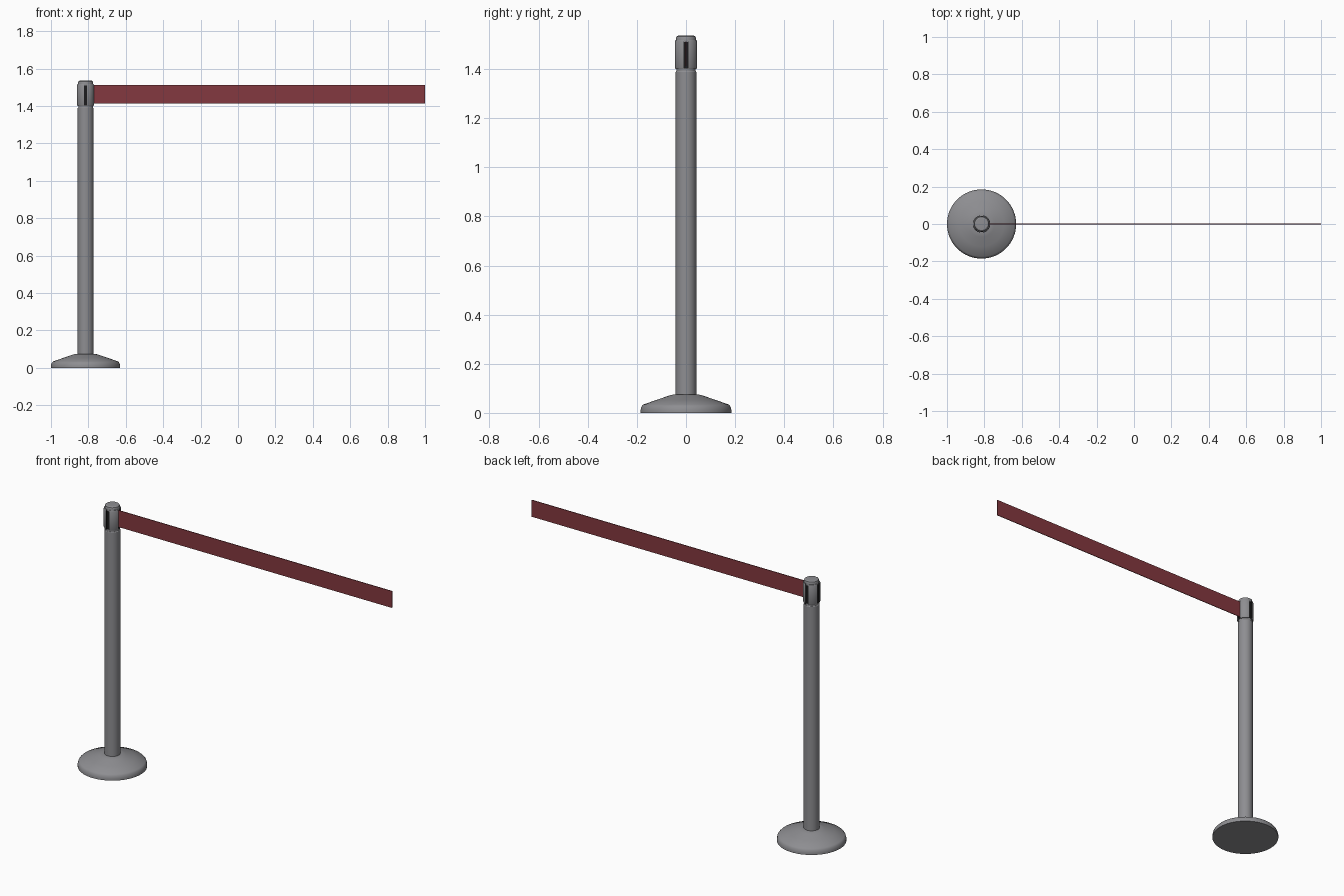
import bpy, bmesh, math

if "Cube" in bpy.data.objects:
    bpy.data.objects.remove(bpy.data.objects["Cube"])

CX = -0.815  # post axis


def material(name, col):
    m = bpy.data.materials.new(name)
    m.diffuse_color = (*col, 1)
    m.use_nodes = True
    m.node_tree.nodes["Principled BSDF"].inputs["Base Color"].default_value = m.diffuse_color
    return m


grey = material("grey metal", (0.27, 0.27, 0.285))
red = material("dark red belt", (0.23, 0.04, 0.05))
black = material("black slot", (0.012, 0.012, 0.013))


def finish(bm, name, mats, smooth=True):
    bmesh.ops.recalc_face_normals(bm, faces=bm.faces)
    me = bpy.data.meshes.new(name)
    bm.to_mesh(me)
    bm.free()
    ob = bpy.data.objects.new(name, me)
    bpy.context.collection.objects.link(ob)
    for m in mats:
        me.materials.append(m)
    if smooth:
        bpy.ops.object.select_all(action='DESELECT')
        ob.select_set(True)
        bpy.context.view_layer.objects.active = ob
        bpy.ops.object.shade_smooth_by_angle(angle=math.radians(30))
    return ob


def loft(rings, name, mats, rule=None):
    """Skin closed rings of points and cap both ends; rule(i) gives the side material."""
    bm = bmesh.new()
    loops = [[bm.verts.new(p) for p in r] for r in rings]
    n = len(loops[0])
    for a, b in zip(loops, loops[1:]):
        for i in range(n):
            j = (i + 1) % n
            f = bm.faces.new((a[i], a[j], b[j], b[i]))
            if rule:
                f.material_index = rule(i)
    bm.faces.new(loops[0])
    bm.faces.new(loops[-1])
    return finish(bm, name, mats)


def lathe(profile, name, n=48):
    ang = [2 * math.pi * i / n for i in range(n)]
    return loft([[(CX + r * math.cos(a), r * math.sin(a), z) for a in ang]
                 for r, z in profile], name, [grey])


# Weighted base, tube, neck and cap
lathe([(0.185, 0), (0.185, 0.012), (0.181, 0.026), (0.174, 0.034), (0.12, 0.053),
       (0.07, 0.07), (0.055, 0.074), (0.04, 0.075)], "base", 64)
lathe([(0.042, 0.07), (0.042, 1.388), (0.04, 1.391)], "post")
lathe([(0.039, 1.389), (0.039, 1.402)], "neck")
lathe([(0.04, 1.51), (0.0405, 1.525), (0.038, 1.532), (0.032, 1.536), (0.015, 1.537)], "cap")

# Belt head with a slot on each of its four sides
HALF, DEPTH, R, STEPS = 0.009, 0.038, 0.0465, 10
PER = STEPS + 3  # points per quarter


def head_ring(r, z):
    pts = []
    for q in range(4):
        rot = q * math.pi / 2
        t0 = math.asin(HALF / r)
        local = [(DEPTH, -HALF), (DEPTH, HALF)]
        for k in range(STEPS + 1):
            a = t0 + (math.pi / 2 - 2 * t0) * k / STEPS
            local.append((r * math.cos(a), r * math.sin(a)))
        pts += [(CX + x * math.cos(rot) - y * math.sin(rot),
                 x * math.sin(rot) + y * math.cos(rot), z) for x, y in local]
    return pts


loft([head_ring(r, z) for r, z in ((0.0435, 1.4), (0.0465, 1.406), (0.0465, 1.511), (0.0435, 1.518))],
     "belt_head", [grey, black],
     lambda i: 1 if i % PER in (0, 1, PER - 1) else 0)

# Retractable belt
bm = bmesh.new()
bmesh.ops.create_cube(bm, size=1)
x0, x1, z0, z1 = CX + 0.03, 1.0, 1.413, 1.511
for v in bm.verts:
    v.co = (x1 if v.co.x > 0 else x0, 0.002 * (1 if v.co.y > 0 else -1), z1 if v.co.z > 0 else z0)
finish(bm, "belt", [red], False)
